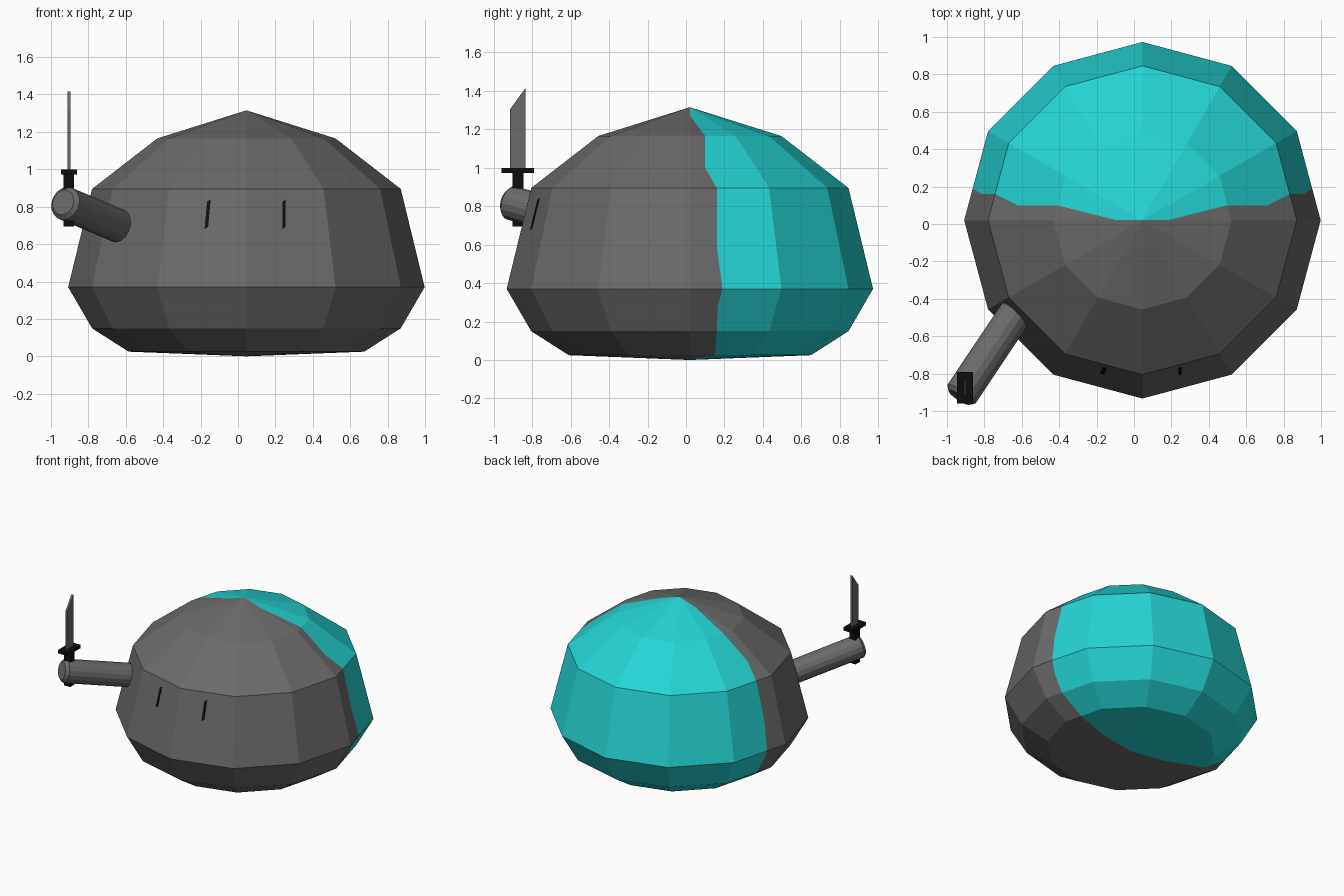
import bpy, bmesh, math
from mathutils import Vector, Matrix

if "Cube" in bpy.data.objects:
    bpy.data.objects.remove(bpy.data.objects["Cube"])


def material(name, rgb):
    m = bpy.data.materials.new(name)
    m.diffuse_color = (*rgb, 1)
    m.use_nodes = True
    m.node_tree.nodes["Principled BSDF"].inputs["Base Color"].default_value = m.diffuse_color
    return m


GREY = material("dark grey", (0.145, 0.145, 0.145))
TEAL = material("teal", (0.018, 0.66, 0.66))
BLACK = material("black", (0.004, 0.004, 0.004))


def finish(bm, name, *mats):
    bmesh.ops.recalc_face_normals(bm, faces=bm.faces)
    me = bpy.data.meshes.new(name)
    bm.to_mesh(me)
    bm.free()
    for m in mats:
        me.materials.append(m)
    ob = bpy.data.objects.new(name, me)
    bpy.context.collection.objects.link(ob)
    return ob


def skin(bm, rings, low, high):
    """Join equal point rings and close both ends with a fan."""
    vs = [[bm.verts.new(p) for p in r] for r in rings]
    n = len(vs[0])
    for a, b in zip(vs, vs[1:]):
        for i in range(n):
            j = (i + 1) % n
            bm.faces.new((a[i], a[j], b[j], b[i]))
    for ring, tip in ((vs[0], low), (vs[-1], high)):
        t = bm.verts.new(tip)
        for i in range(n):
            bm.faces.new((ring[i], ring[(i + 1) % n], t))


def prism(name, outline, x0, x1, mat):
    """Extrude a (y, z) outline along x."""
    bm = bmesh.new()
    a, b = [[bm.verts.new((x, y, z)) for y, z in outline] for x in (x0, x1)]
    bm.faces.new(a)
    bm.faces.new(b)
    n = len(a)
    for i in range(n):
        j = (i + 1) % n
        bm.faces.new((a[i], a[j], b[j], b[i]))
    return finish(bm, name, mat)


def box(name, x0, x1, y0, y1, z0, z1, mat):
    return prism(name, [(y0, z0), (y1, z0), (y1, z1), (y0, z1)], x0, x1, mat)


# Body: twelve-sided dome; each ring is (height, radius, y offset of colour split)
CX, CY, R = 0.045, 0.02, 0.953
RMID, ZLOW, ZMID = R * 0.866, 0.37, 0.895


def slope(z):
    return R + (RMID - R) * (z - ZLOW) / (ZMID - ZLOW)


def roof(z):
    return RMID + (R / 2 - RMID) * (z - ZMID) / (1.165 - ZMID)


profile = [(0.012, 0.3, 0.035), (0.025, 0.63, 0.13), (0.15, RMID, 0.14),
           (0.28, RMID + (R - RMID) * 0.59, 0.145), (ZLOW, R, 0.17),
           (0.59, slope(0.59), 0.14), (ZMID, RMID, 0.14),
           (1.0, roof(1.0), 0.08), (1.165, R / 2, 0.08), (1.27, 0.143, 0.002)]


def body_ring(z, r, dy):
    pts = [(r * math.cos(k * math.pi / 6), r * math.sin(k * math.pi / 6)) for k in range(12)]
    sx = r - dy * math.tan(math.radians(15))   # split point on the side edge
    pts.insert(6, (-sx, dy))
    pts.insert(1, (sx, dy))
    return [(CX + x, CY + y, z) for x, y in pts]


bm = bmesh.new()
skin(bm, [body_ring(*p) for p in profile], (CX, CY, 0), (CX, CY, 1.315))
bm.faces.ensure_lookup_table()
# Back colour: sectors between the two split points
for f in bm.faces:
    sector = f.index if f.index >= 0 else 0
bm.faces.index_update()
for f in bm.faces:
    f.material_index = 1 if 1 <= f.index % 14 <= 6 else 0
finish(bm, "body", GREY, TEAL)

# Arm: slanted cylinder with a chamfered end
start, end = Vector((-0.585, -0.405, 0.675)), Vector((-0.928, -0.918, 0.82))
axis = end - start
L = axis.length
bm = bmesh.new()
rings = [[(r * math.cos(k * math.pi / 8), r * math.sin(k * math.pi / 8), z) for k in range(16)]
         for z, r in ((0, 0.09), (L - 0.01, 0.09), (L + 0.012, 0.068))]
skin(bm, rings, (0, 0, 0), (0, 0, L + 0.012))
bm.transform(Matrix.Translation(start) @ axis.to_track_quat('Z', 'Y').to_matrix().to_4x4())
finish(bm, "arm", GREY)

# Knife: handle, guard and blade with a slanted tip
box("knife_handle", -0.932, -0.876, -0.902, -0.846, 0.695, 0.98, BLACK)
box("knife_guard", -0.946, -0.862, -0.96, -0.79, 0.973, 1.0, BLACK)
prism("knife_blade", [(-0.915, 0.99), (-0.835, 0.99), (-0.835, 1.415), (-0.915, 1.305)],
      -0.912, -0.896, GREY)


# Eyes: thin slits laid on the front faces
def eye(name, x_low, x_high, w):
    bm = bmesh.new()
    loop = [(0, -w), (0.08, -w), (0.92, -w), (1, w), (0.92, w), (0.08, w)]
    layers = []
    for lift in (0.005, -0.003):
        row = []
        for t, dx in loop:
            x, z = x_low + (x_high - x_low) * t + dx, 0.68 + 0.16 * t
            y = CY - slope(z) + abs(x - CX) * math.tan(math.radians(15))
            row.append(bm.verts.new((x, y - lift, z)))
        layers.append(row)
    a, b = layers
    bm.faces.new(a)
    bm.faces.new(b)
    for i in range(6):
        j = (i + 1) % 6
        bm.faces.new((a[i], a[j], b[j], b[i]))
    finish(bm, name, BLACK)


eye("eye_left", -0.17, -0.155, 0.009)
eye("eye_right", 0.247, 0.247, 0.008)
